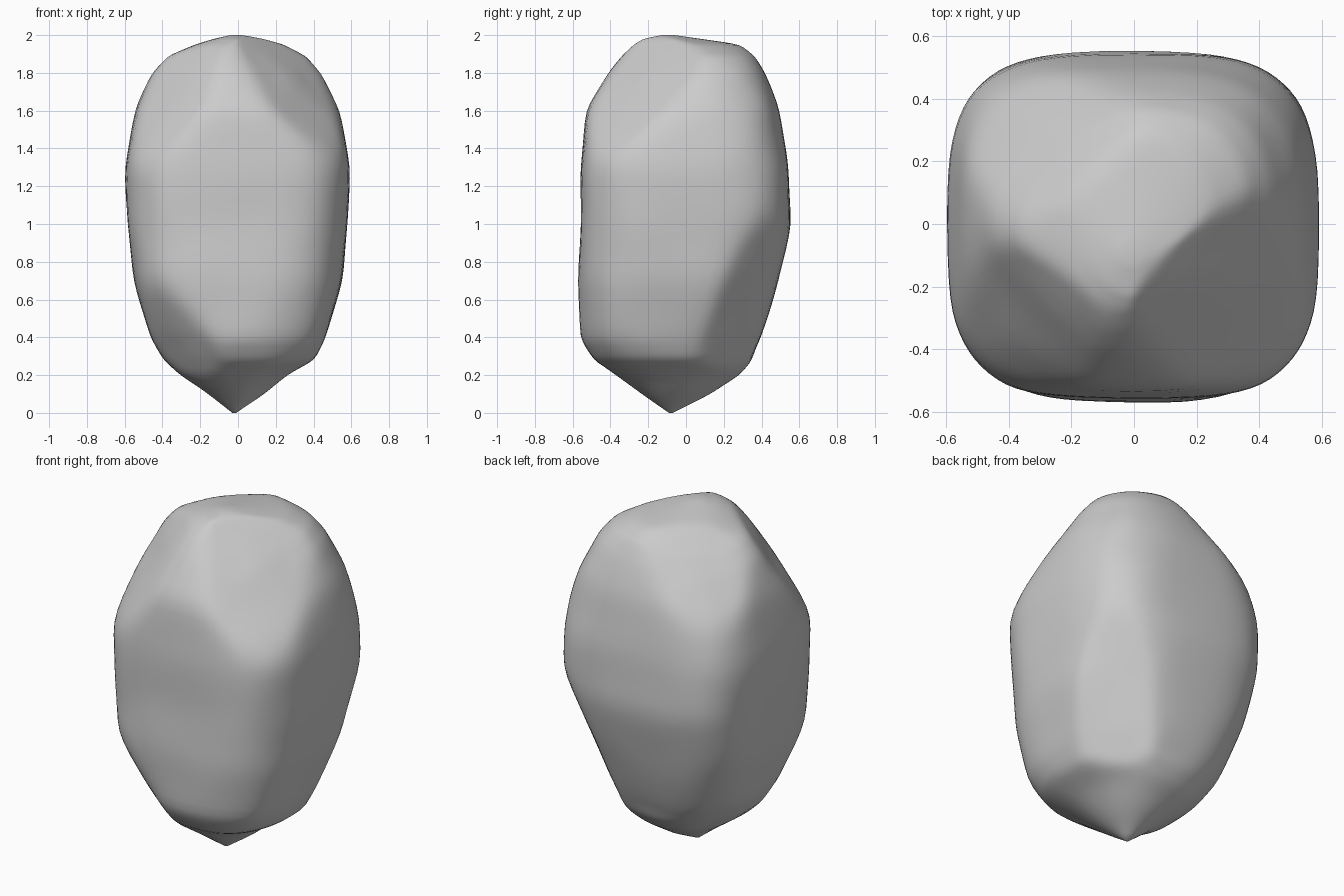
import bpy
import bmesh
import math
from mathutils import Vector, noise

old_cube = bpy.data.objects.get("Cube")
if old_cube:
    bpy.data.objects.remove(old_cube, do_unlink=True)

SEGMENTS = 80
STEPS = 5

# Outline of the stone: height, x range, y range, squareness of the section
PROFILE = [
    (0, -.03, -.01, -.09, -.07, 2),
    (.1, -.16, .14, -.24, .13, 2),
    (.2, -.3, .27, -.38, .28, 2.2),
    (.28, -.39, .41, -.49, .35, 2.4),
    (.4, -.47, .47, -.56, .4, 2.7),
    (.7, -.55, .55, -.57, .49, 3.2),
    (1, -.59, .58, -.56, .56, 3.4),
    (1.3, -.6, .6, -.56, .54, 3.4),
    (1.6, -.55, .54, -.53, .5, 3),
    (1.8, -.46, .45, -.41, .42, 2.7),
    (1.89, -.38, .37, -.34, .37, 2.5),
    (1.95, -.23, .25, -.28, .29, 2.2),
    (1.98, -.13, .14, -.23, .08, 2),
    (2, -.04, .02, -.13, -.06, 2),
]

# Broad worn facets: outward direction, distance from the origin, strength
FACETS = [
    ((.6, -.5, .65), 1.40, .85),
    ((-.6, -.6, .53), 1.26, .8),
    ((.68, .62, -.38), .21, .9),
    ((-.5, .55, .67), 1.46, .7),
    ((-.6, -.6, -.5), .2, .7),
]


def signed_power(value, power):
    return math.copysign(abs(value) ** power, value)


def section(bm, row):
    """One closed, rounded-square ring of vertices."""
    z, left, right, front, back, square = row
    ring = []
    for i in range(SEGMENTS):
        angle = math.tau * i / SEGMENTS
        x = signed_power(math.cos(angle), 2 / square)
        y = signed_power(math.sin(angle), 2 / square)
        ring.append(bm.verts.new((
            (left + right) / 2 + x * (right - left) / 2,
            (front + back) / 2 + y * (back - front) / 2, z)))
    return ring


def wear(point):
    """Flatten the facets and add a gently uneven surface."""
    p = point.copy()
    for direction, distance, strength in FACETS:
        normal = Vector(direction).normalized()
        excess = p.dot(normal) - distance / Vector(direction).length
        if excess > 0:
            p -= normal * excess * strength
    outward = Vector((p.x, p.y, (p.z - 1) / 2)).normalized()
    bumps = noise.noise(p * 3.5) * .012 + noise.noise(p * 9) * .004
    ends = min(1, p.z * 4, (2 - p.z) * 4)
    return p + outward * bumps * max(0, ends)


# Stone body lofted from the sections
bm = bmesh.new()
rows = []
for low, high in zip(PROFILE, PROFILE[1:]):
    for s in range(STEPS):
        rows.append([a + (b - a) * s / STEPS for a, b in zip(low, high)])
rows.append(PROFILE[-1])
rings = [section(bm, row) for row in rows]
for lower, upper in zip(rings, rings[1:]):
    for i in range(SEGMENTS):
        j = (i + 1) % SEGMENTS
        bm.faces.new((lower[i], lower[j], upper[j], upper[i]))
bm.faces.new(list(reversed(rings[0])))
bm.faces.new(rings[-1])

for vert in bm.verts:
    vert.co = wear(vert.co)
body = [v for ring in rings[1:-1] for v in ring]
for _ in range(4):
    bmesh.ops.smooth_vert(bm, verts=body, factor=.5,
                          use_axis_x=True, use_axis_y=True, use_axis_z=True)
bmesh.ops.recalc_face_normals(bm, faces=bm.faces)

mesh = bpy.data.meshes.new("stone")
bm.to_mesh(mesh)
bm.free()
stone = bpy.data.objects.new("stone", mesh)
bpy.context.collection.objects.link(stone)

# Plain grey stone colour
grey = bpy.data.materials.new("stone_grey")
grey.use_nodes = True
colour = (.6, .6, .6, 1)
grey.diffuse_color = colour
grey.node_tree.nodes["Principled BSDF"].inputs["Base Color"].default_value = colour
mesh.materials.append(grey)

bpy.ops.object.select_all(action="DESELECT")
stone.select_set(True)
bpy.context.view_layer.objects.active = stone
bpy.ops.object.shade_smooth_by_angle(angle=math.radians(50))
